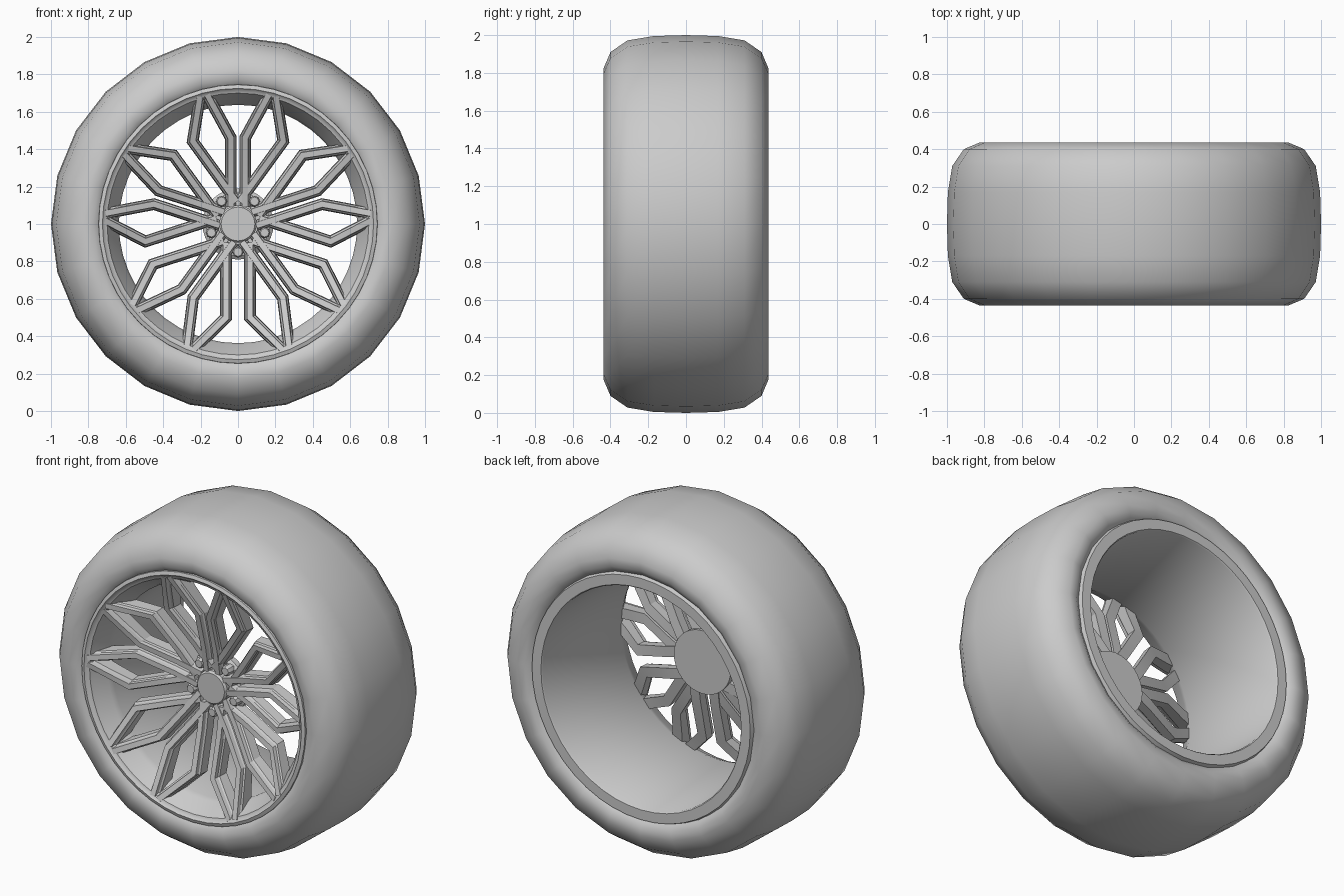
import bpy, bmesh
from math import sin, cos, pi, radians
from mathutils import Vector

if "Cube" in bpy.data.objects:
    bpy.data.objects.remove(bpy.data.objects["Cube"])

CENTRE_Z = 1.0


def finish(name, bm, angle=35):
    bmesh.ops.recalc_face_normals(bm, faces=bm.faces)
    mesh = bpy.data.meshes.new(name)
    bm.to_mesh(mesh)
    bm.free()
    ob = bpy.data.objects.new(name, mesh)
    bpy.context.collection.objects.link(ob)
    bpy.ops.object.select_all(action='DESELECT')
    ob.select_set(True)
    bpy.context.view_layer.objects.active = ob
    bpy.ops.object.shade_smooth_by_angle(angle=radians(angle))
    return ob


def add_loft(bm, rings, closed):
    """Skin a list of vertex rings; closed joins last to first, else caps the ends."""
    rings = [[bm.verts.new(p) for p in ring] for ring in rings]
    n = len(rings[0])
    for i in range(len(rings) if closed else len(rings) - 1):
        a, b = rings[i], rings[(i + 1) % len(rings)]
        for j in range(n):
            bm.faces.new((a[j], a[(j + 1) % n], b[(j + 1) % n], b[j]))
    if not closed:
        bm.faces.new(rings[0])
        bm.faces.new(rings[-1])


def ring(r, y, segs, cx=0, cz=0):
    return [(cx + r * cos(2 * pi * i / segs), y, CENTRE_Z + cz + r * sin(2 * pi * i / segs))
            for i in range(segs)]


def revolve(name, profile, segs, closed=True, angle=35):
    bm = bmesh.new()
    add_loft(bm, [ring(r, y, segs) for r, y in profile], closed)
    return finish(name, bm, angle)


# Tyre: rounded tread and sidewalls
half = [(1.0, 0), (0.995, 0.17), (0.972, 0.31), (0.91, 0.40), (0.825, 0.436),
        (0.775, 0.432), (0.742, 0.41), (0.70, 0.36)]
tyre = [(r, -y) for r, y in reversed(half[1:])] + half
revolve("tyre", tyre, 24, angle=50)

# Rim: front lip, tapered throat, long barrel and rear flange
revolve("rim", [(0.748, -0.39), (0.745, -0.425), (0.725, -0.432), (0.715, -0.42),
                (0.70, -0.415), (0.69, -0.395), (0.648, -0.32), (0.637, -0.29),
                (0.662, 0.42), (0.668, 0.428), (0.728, 0.428), (0.738, 0.40),
                (0.70, 0.35), (0.70, -0.35)], 48)

# Hub plate and centre cap
revolve("hub", [(0.19, -0.155), (0.19, -0.19), (0.17, -0.205)], 32, closed=False)
revolve("centre_cap", [(0.10, -0.19), (0.10, -0.245), (0.09, -0.258)], 32, closed=False)


def axes(deg):
    a = radians(deg)
    return Vector((cos(a), sin(a))), Vector((-sin(a), cos(a)))


def add_leg(bm, pts, depths, w):
    """Sweep a stepped, tapered bar along a flat path with mitred elbows."""
    dirs = [(b - a).normalized() for a, b in zip(pts, pts[1:])]
    rings = []
    for i, (p, (front, back)) in enumerate(zip(pts, depths)):
        d0, d1 = dirs[max(i - 1, 0)], dirs[min(i, len(dirs) - 1)]
        d = (d0 + d1).normalized()
        n = Vector((-d.y, d.x)) / d.dot(d1)
        side = [(1.15, back), (1.0, front + 0.03), (0.72, front + 0.022), (0.58, front)]
        section = [(-k * w, y) for k, y in side] + [(k * w, y) for k, y in reversed(side)]
        rings.append([(p.x + n.x * o, y, CENTRE_Z + p.y + n.y * o) for o, y in section])
    add_loft(bm, rings, False)


# Spokes: five groups, each a mirrored pair of forked diamonds
bm = bmesh.new()
depths = [(-0.25, -0.16), (-0.275, -0.185), (-0.335, -0.245), (-0.385, -0.285), (-0.425, -0.31)]
for k in range(5):
    slot = 90 + 72 * k
    for s in (-1, 1):
        e, t = axes(slot + s * 15)
        for base, off, start, elbow, lean in ((slot, s * 0.038, 0.09, 0.46, -s),
                                              (slot + s * 36, -s * 0.064, 0.10, 0.50, s)):
            u, v = axes(base)
            p0 = u * start + v * off
            p2 = u * elbow + v * off
            p4 = e * 0.71 + t * lean * 0.020
            pts = [p0, p0.lerp(p2, 0.4), p2, p2.lerp(p4, 0.55), p4]
            add_leg(bm, pts, depths, 0.027)
finish("spokes", bm, 25)

# Wheel bolts between the spoke groups
bm = bmesh.new()
for k in range(5):
    u, v = axes(54 + 72 * k)
    c = u * 0.15
    add_loft(bm, [ring(r, y, 8, c.x, c.y) for r, y in
                  ((0.03, -0.19), (0.03, -0.24), (0.023, -0.25))], False)
finish("bolts", bm)
